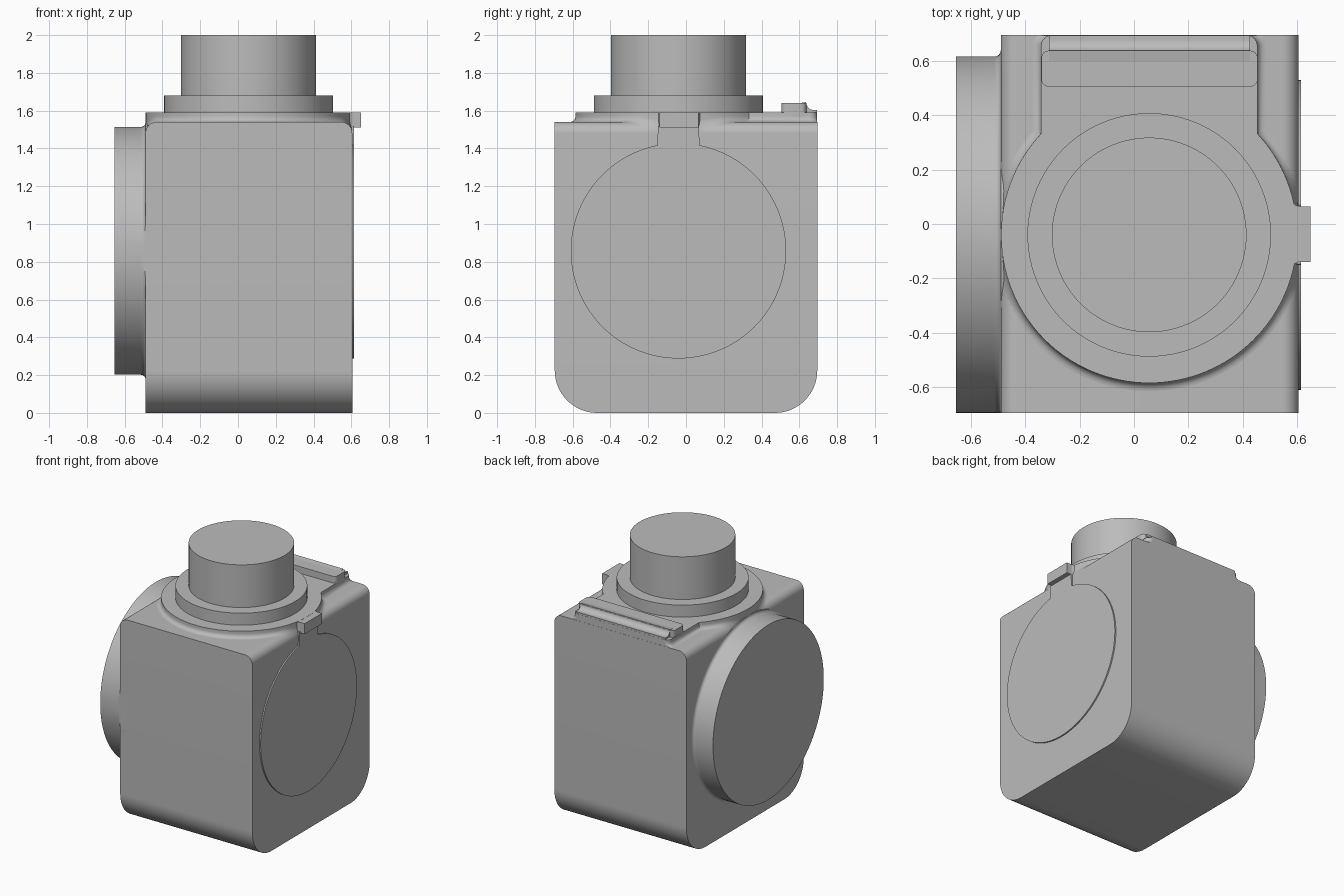
import bpy, bmesh
from math import sin, cos, pi, acos, sqrt, radians

cube = bpy.data.objects.get("Cube")
if cube:
    bpy.data.objects.remove(cube, do_unlink=True)

grey = bpy.data.materials.new("plain grey")
grey.use_nodes = True
colour = (0.5, 0.5, 0.5, 1)
grey.diffuse_color = colour
grey.node_tree.nodes["Principled BSDF"].inputs["Base Color"].default_value = colour

# Body extents and the common axis of the round parts
X0, X1, Y0, Y1, TOP = -0.49, 0.605, -0.695, 0.695, 1.54
EDGE = 0.06
CX, CY, CZ = 0.056, -0.04, 0.858


def finish(name, bm):
    bmesh.ops.recalc_face_normals(bm, faces=bm.faces[:])
    mesh = bpy.data.meshes.new(name)
    bm.to_mesh(mesh)
    bm.free()
    mesh.materials.append(grey)
    obj = bpy.data.objects.new(name, mesh)
    bpy.context.collection.objects.link(obj)
    bpy.ops.object.select_all(action='DESELECT')
    obj.select_set(True)
    bpy.context.view_layer.objects.active = obj
    bpy.ops.object.shade_smooth_by_angle(angle=radians(30))
    return obj


def loft(name, rings):
    """Skin a stack of closed outlines and cap both ends."""
    bm = bmesh.new()
    loops = [[bm.verts.new(p) for p in ring] for ring in rings]
    for a, b in zip(loops, loops[1:]):
        for i in range(len(a)):
            j = (i + 1) % len(a)
            bm.faces.new((a[i], a[j], b[j], b[i]))
    bm.faces.new(loops[0])
    bm.faces.new(loops[-1])
    return finish(name, bm)


def arc(cx, cy, r, a0, a1, n):
    return [(cx + r * cos(a0 + (a1 - a0) * i / n),
             cy + r * sin(a0 + (a1 - a0) * i / n)) for i in range(n + 1)]


def circle(cx, cy, r, n=96):
    return arc(cx, cy, r, 0, 2 * pi, n)[:-1]


def along_z(points, *heights):
    return [[(x, y, z) for x, y in points] for z in heights]


def along_x(points, *places):
    return [[(x, y, z) for y, z in points] for x in places]


def body_z(x):
    t = max(0, EDGE - min(x - X0, X1 - x))
    return TOP - EDGE + sqrt(max(0, EDGE ** 2 - t ** 2))


# Housing: small rounding on the upper side edges, large on the lower ends
bm = bmesh.new()
bmesh.ops.create_cube(bm, size=1)
for v in bm.verts:
    v.co = (X1 if v.co.x > 0 else X0, Y1 if v.co.y > 0 else Y0,
            TOP if v.co.z > 0 else 0)
for high, radius, axis in ((True, EDGE, 1), (False, 0.225, 0)):
    edges = [e for e in bm.edges
             if all((v.co.z > 1.5) == high and (high or v.co.z < 0.01) for v in e.verts)
             and abs(e.verts[0].co[axis] - e.verts[1].co[axis]) > 0.9]
    bmesh.ops.bevel(bm, geom=edges, offset=radius, segments=16,
                    profile=0.5, affect='EDGES')
finish("housing", bm)

# Large side disc with a small fillet where it meets the housing
R, F = 0.656, 0.024
steps = [(-0.655, R)]
steps += [(X0 - F + F * sin(a), R + F * (1 - cos(a))) for a in [pi / 12 * i for i in range(7)]]
steps += [(-0.44, R + F)]
loft("side_disc", [[(x, max(y, Y0), z) for y, z in circle(CY, CZ, r, 128)] for x, r in steps])

# Thin raised pad on the other side, with its neck
loft("side_pad", along_x(circle(CY, CZ, 0.57, 128), 0.58, 0.615))
loft("pad_neck", along_x([(-0.153, 1.38), (0.073, 1.38), (0.068, 1.52), (-0.148, 1.52)],
                         0.56, 0.615))


# Top plate: round, with a straight arm to the back, filleted onto the housing
def plate_outline(d):
    r, half, c = 0.545, 0.398, 0.04
    a = acos((half + d) / (r + d))
    pts = arc(CX, CY, r + d, a, -pi - a, 96)
    pts += arc(CX - half + c, Y1 - c, c + d, pi, pi / 2, 8)
    pts += arc(CX + half - c, Y1 - c, c + d, pi / 2, 0, 8)
    return [(min(max(x, X0 + 0.001), X1 - 0.001), min(y, Y1 - 0.001)) for x, y in pts]


rings = along_z(plate_outline(0), 1.59)
for i in range(7):
    a, f = pi / 12 * i, 0.03
    rings.append([(x, y, body_z(x) + f * (1 - sin(a)))
                  for x, y in plate_outline(f * (1 - cos(a)))])
rings += along_z(plate_outline(0.03), 1.44)
loft("top_plate", rings)

# Locating tab, flared where it leaves the plate
ymid, w, f = -0.037, 0.102, 0.045
side = [(0.65, w)] + arc(0.615, w + f, f, -pi / 2, -pi * 0.95, 8) + [(0.5, w + f)]
tab = [(x, ymid + y) for x, y in side] + [(x, ymid - y) for x, y in reversed(side)]
loft("tab", along_z(tab, 1.51, 1.589))

# Rear rail with rounded corners and a hollow cove behind it
xa, xb, ya, yb, c = -0.341, 0.455, 0.505, 0.638, 0.028
rail = []
for x, y, a in ((xb - c, yb - c, 0), (xa + c, yb - c, pi / 2),
                (xa + c, ya + c, pi), (xb - c, ya + c, 3 * pi / 2)):
    rail += arc(x, y, c, a, a + pi / 2, 6)
loft("rear_rail", along_z(rail, 1.57, 1.64))
cove = [(0.6, 1.57), (0.6, 1.64)] + arc(0.678, 1.645, 0.042, pi, 3 * pi / 2, 8)
cove += [(0.693, 1.603), (0.693, 1.57)]
loft("rail_cove", along_x(cove, xa + c, xb - c))

# Stepped round boss on top
loft("flange", along_z(circle(CX, CY, 0.448), 1.57, 1.68))
loft("boss", along_z(circle(CX, CY, 0.358), 1.66, 2.0))
